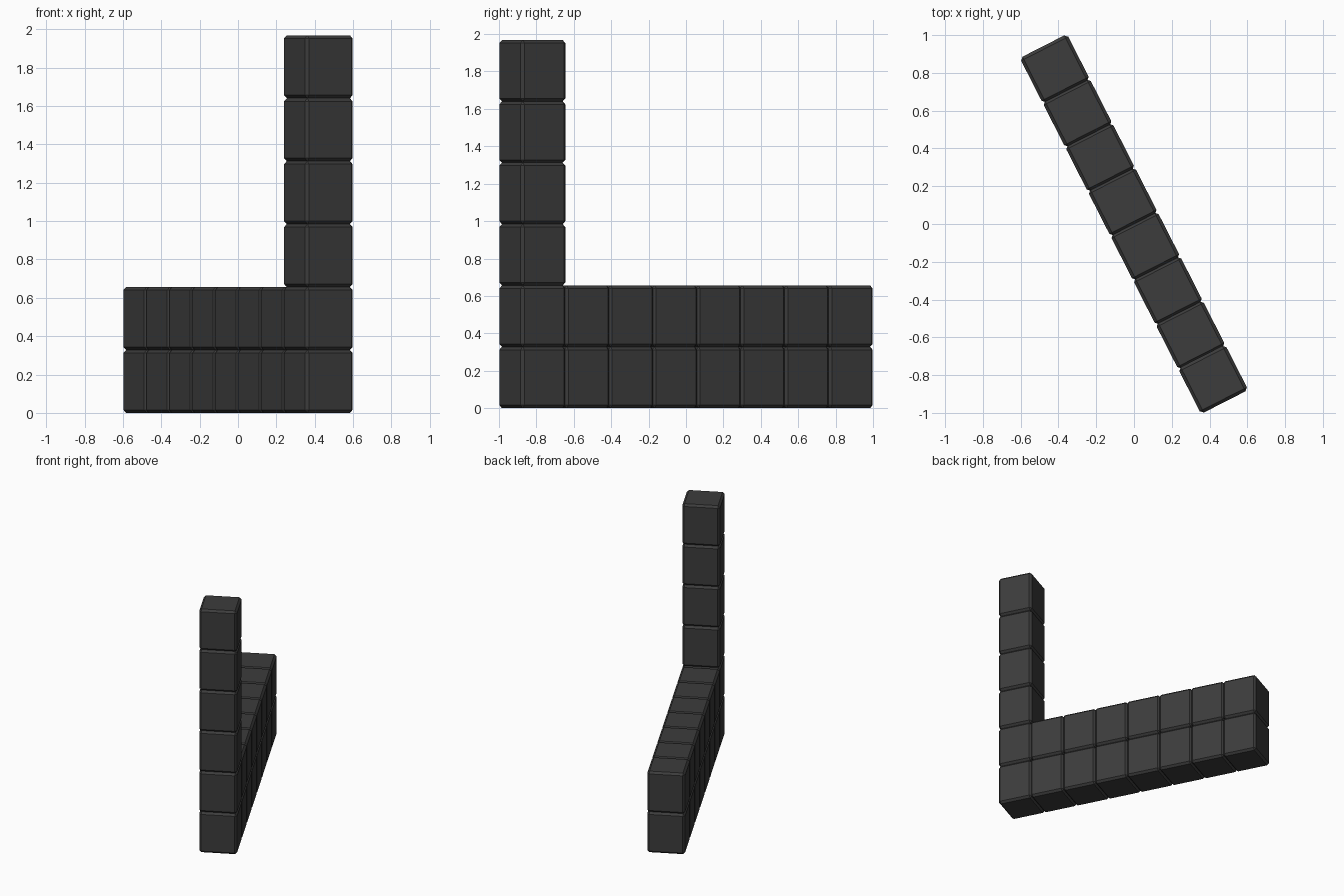
import bpy
import bmesh
import math
from mathutils import Matrix

if "Cube" in bpy.data.objects:
    bpy.data.objects.remove(bpy.data.objects["Cube"], do_unlink=True)

# Overall layout: columns run along the wall, which is turned about z
COLUMNS = 8
ARM_ROWS = 2
TOWER_ROWS = 6
PITCH = 0.2635
LENGTH = 0.27
WIDTH = 0.28
HEIGHT = 0.328
CHAMFER = 0.016
TURN = Matrix.Rotation(math.radians(27), 4, "Z")

stone = bpy.data.materials.new("dark_grey_stone")
stone.use_nodes = True
colour = (0.045, 0.045, 0.045, 1)
stone.diffuse_color = colour
stone.node_tree.nodes["Principled BSDF"].inputs["Base Color"].default_value = colour


def make_block_mesh():
    """One chamfered block, shared by the whole wall."""
    bm = bmesh.new()
    bmesh.ops.create_cube(bm, size=1)
    bmesh.ops.scale(bm, vec=(WIDTH, LENGTH, HEIGHT), verts=bm.verts)
    bmesh.ops.bevel(bm, geom=bm.edges[:], offset=CHAMFER, segments=1,
                    affect="EDGES")
    mesh = bpy.data.meshes.new("chamfered_block")
    bm.to_mesh(mesh)
    bm.free()
    mesh.materials.append(stone)
    return mesh


block_mesh = make_block_mesh()


def add_block(name, column, row):
    block = bpy.data.objects.new(name, block_mesh)
    y = (column - (COLUMNS - 1) / 2) * PITCH
    block.matrix_world = TURN @ Matrix.Translation((0, y, (row + 0.5) * HEIGHT))
    bpy.context.collection.objects.link(block)


# Tall tower at the front end
for row in range(TOWER_ROWS):
    add_block(f"tower_block_{row + 1}", 0, row)

# Low wall running back from the tower
for column in range(1, COLUMNS):
    for row in range(ARM_ROWS):
        add_block(f"wall_block_{column}_{row + 1}", column, row)
